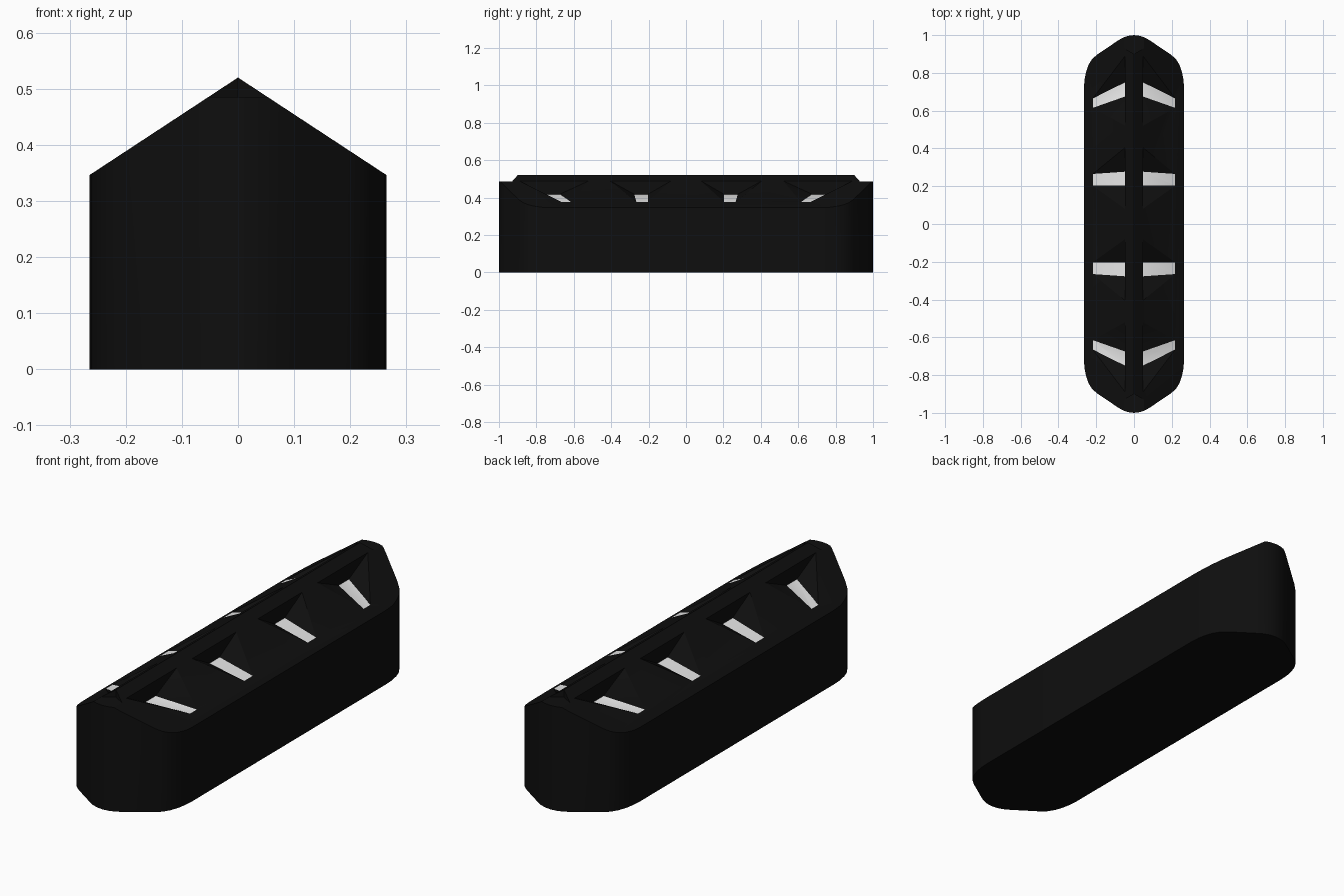
import bpy, bmesh, math
from mathutils import Vector

if "Cube" in bpy.data.objects:
    bpy.data.objects.remove(bpy.data.objects["Cube"])

RIDGE, EAVE, HALF, TIP = 0.52, 0.346, 0.265, 0.485


def material(name, value):
    m = bpy.data.materials.new(name)
    m.diffuse_color = (value, value, value, 1)
    m.use_nodes = True
    m.node_tree.nodes["Principled BSDF"].inputs["Base Color"].default_value = m.diffuse_color
    return m


black = material("black_plastic", 0.0045)
white = material("white_lens", 0.8)


def make_object(name, bm):
    bmesh.ops.recalc_face_normals(bm, faces=bm.faces[:])
    mesh = bpy.data.meshes.new(name)
    bm.to_mesh(mesh)
    bm.free()
    mesh.materials.append(black)
    ob = bpy.data.objects.new(name, mesh)
    bpy.context.collection.objects.link(ob)
    return ob


def prism(bm, outline, z0, z1):
    face = bm.faces.new([bm.verts.new((x, y, z0)) for x, y in outline])
    top = bmesh.ops.extrude_face_region(bm, geom=[face])["geom"]
    bmesh.ops.translate(bm, vec=(0, 0, z1 - z0),
                        verts=[v for v in top if isinstance(v, bmesh.types.BMVert)])


# Housing: rounded boat-shaped plan, one quarter mirrored
quarter = [(0.265, 0.72), (0.262, 0.765), (0.254, 0.805), (0.241, 0.842),
           (0.222, 0.873), (0.195, 0.897), (0.085, 0.971), (0.062, 0.985),
           (0.032, 0.996)]
half = quarter + [(0, 1)] + [(-x, y) for x, y in reversed(quarter)]
outline = half + [(-x, -y) for x, y in half]
bm = bmesh.new()
prism(bm, outline, 0, 0.7)
bmesh.ops.recalc_face_normals(bm, faces=bm.faces[:])

# Two sloping planes make the gabled top
for side in (1, -1):
    cut = bmesh.ops.bisect_plane(
        bm, geom=bm.verts[:] + bm.edges[:] + bm.faces[:], dist=1e-6,
        plane_co=(0, 0, RIDGE), plane_no=(side * (RIDGE - EAVE), 0, HALF),
        clear_outer=True)["geom_cut"]
    bmesh.ops.edgeloop_fill(bm, edges=[e for e in cut if isinstance(e, bmesh.types.BMEdge)])
housing = make_object("housing", bm)


def carve(bm, name):
    cutter = make_object(name, bm)
    cutter.hide_render = True
    mod = housing.modifiers.new(name, "BOOLEAN")
    mod.operation, mod.solver, mod.object = "DIFFERENCE", "EXACT", cutter
    bpy.context.view_layer.objects.active = housing
    bpy.ops.object.modifier_apply(modifier=mod.name)
    bpy.data.objects.remove(cutter)


# Flat V-shaped notch at each tip of the ridge
for end in (1, -1):
    bm = bmesh.new()
    prism(bm, [(0, 0.9 * end), (0.25, 1.045 * end), (0.25, 1.2 * end),
               (-0.25, 1.2 * end), (-0.25, 1.045 * end)], TIP, 0.7)
    carve(bm, "tip_notch")

# Lamp pockets: floor inner y, floor outer y, opening y beside the ridge
pockets = [((0.203, 0.277), (0.203, 0.265), (0.08, 0.405)),
           ((0.675, 0.75), (0.615, 0.665), (0.52, 0.89))]
XI, XO, ZI = 0.047, 0.218, 0.418
roof = lambda x: RIDGE - x * (RIDGE - EAVE) / HALF
for inner, outer, opening in pockets:
    for sx in (1, -1):
        for sy in (1, -1):
            bm = bmesh.new()
            pts = []
            for i in range(2):
                a = Vector((XI, inner[i], ZI))
                b = Vector((XO, outer[i], roof(XO)))
                c = Vector((XI, opening[i], roof(XI)))
                # overshoot the roof while staying in each wall's plane
                pts += [a, a + (b - a) * 1.02, a + (c - a) * 1.02]
            for p in pts:
                bm.verts.new((p.x * sx, p.y * sy, p.z))
            bmesh.ops.convex_hull(bm, input=bm.verts[:])
            carve(bm, "lamp_pocket")

# Pocket floors are the lit lenses
mesh = housing.data
mesh.materials.clear()
mesh.materials.append(black)
mesh.materials.append(white)
for p in mesh.polygons:
    lens = p.normal.z > 0.93 and 0.37 < p.center.z < 0.43
    p.material_index = 1 if lens else 0

# Soft sides, crisp creases
bpy.ops.object.select_all(action="DESELECT")
housing.select_set(True)
bpy.context.view_layer.objects.active = housing
bpy.ops.object.shade_smooth_by_angle(angle=math.radians(25))
